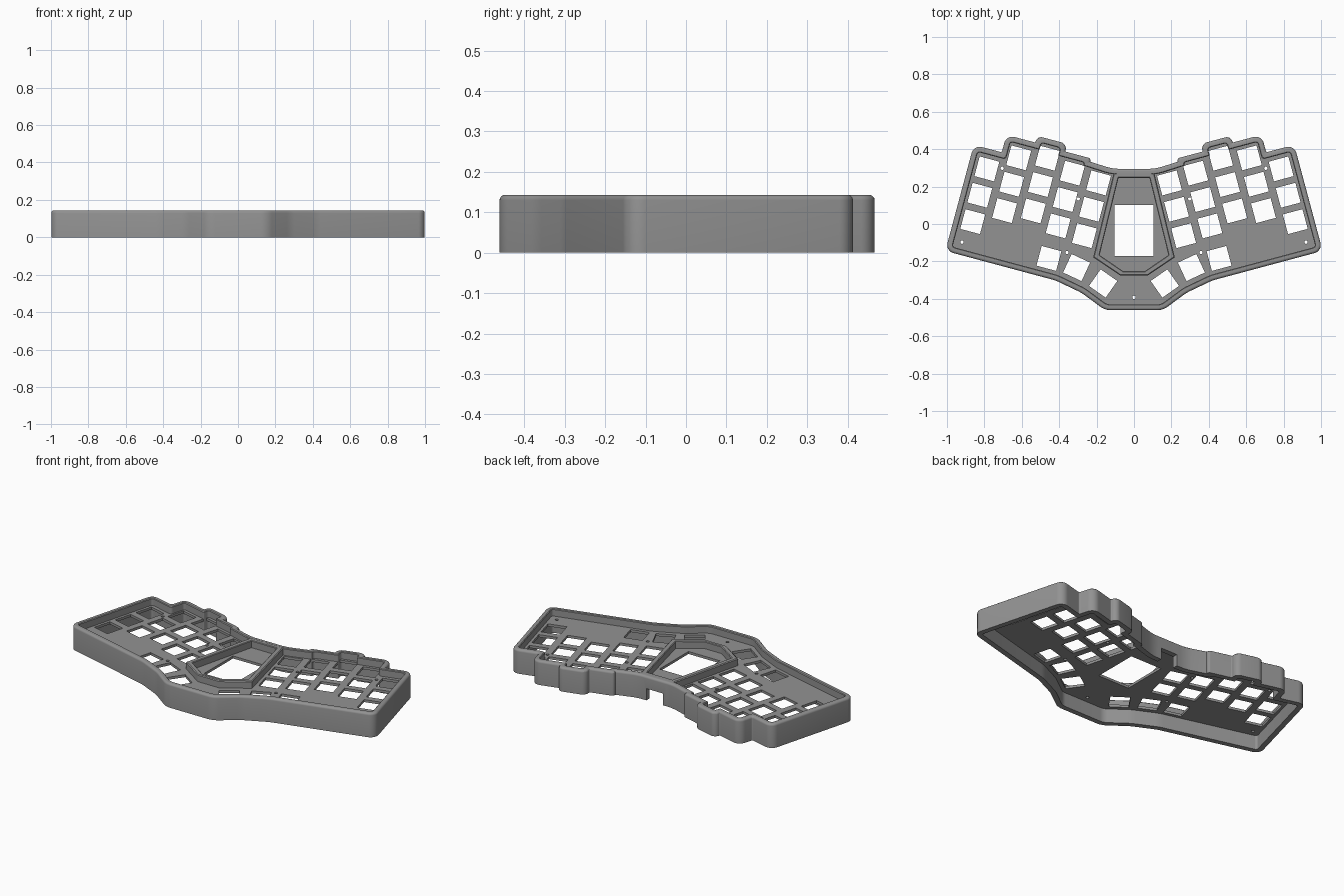
import bpy, bmesh, math
from mathutils import Vector

if "Cube" in bpy.data.objects:
    bpy.data.objects.remove(bpy.data.objects["Cube"])

TILT = math.radians(15)
TOP, PLATE_LOW, PLATE_HIGH = 0.143, 0.085, 0.100

grey = bpy.data.materials.new("case grey")
grey.diffuse_color = (0.29, 0.29, 0.29, 1)
grey.use_nodes = True
grey.node_tree.nodes["Principled BSDF"].inputs["Base Color"].default_value = grey.diffuse_color


def uv(u, v):
    """Point in the tilted frame of the right-hand key block."""
    c, s = math.cos(TILT), math.sin(TILT)
    return Vector((u * c - v * s, u * s + v * c))


def mirrored(points):
    return points + [Vector((-p.x, p.y)) for p in reversed(points)]


def offset(poly, d):
    """Move every edge of a counter-clockwise polygon inward by d."""
    out = []
    for i, p in enumerate(poly):
        a = (p - poly[i - 1]).normalized()
        b = (poly[(i + 1) % len(poly)] - p).normalized()
        na, nb = Vector((-a.y, a.x)), Vector((-b.y, b.x))
        out.append(p + (na + nb) * d / (1 + na.dot(nb)))
    return out


def rounded(poly, d, steps=8):
    """Arc every corner; shallow corners get wide arcs, steps get tight inner ones."""
    n = len(poly)
    edges = [poly[(i + 1) % n] - poly[i] for i in range(n)]
    convex = [edges[i - 1].cross(edges[i]) > 0 for i in range(n)]
    out = []
    for i, p in enumerate(poly):
        a, b = -edges[i - 1], edges[i]
        angle = a.angle(b)
        shallow = math.pi - angle < math.radians(40)
        if convex[i]:
            r = (0.1 if shallow else 0.045) - d
        else:
            r = (0.25 if shallow else 0.008) + d

        def share(j):
            return 0.46 if convex[i] == convex[j] else (0.82 if convex[i] else 0.16)

        cut = min(r / math.tan(angle / 2), share(i - 1) * a.length, share((i + 1) % n) * b.length)
        r = cut * math.tan(angle / 2)
        a, b = a.normalized(), b.normalized()
        centre = p + (a + b).normalized() * r / math.sin(angle / 2)
        start, end = p + a * cut - centre, p + b * cut - centre
        turn = start.angle_signed(end)
        for k in range(steps + 1):
            t = -turn * k / steps
            c, s = math.cos(t), math.sin(t)
            out.append(centre + Vector((start.x * c - start.y * s, start.x * s + start.y * c)))
    return out


def finish(ob):
    ob.data.materials.clear()
    ob.data.materials.append(grey)
    bpy.ops.object.select_all(action="DESELECT")
    ob.select_set(True)
    bpy.context.view_layer.objects.active = ob
    bpy.ops.object.shade_smooth_by_angle(angle=math.radians(30))


def ring_object(name, loops):
    """Skin a closed tube through (points, z) loops."""
    bm = bmesh.new()
    rings = [[bm.verts.new((p.x, p.y, z)) for p in pts] for pts, z in loops]
    n = len(rings[0])
    for i, ring in enumerate(rings):
        nxt = rings[(i + 1) % len(rings)]
        for j in range(n):
            k = (j + 1) % n
            bm.faces.new((ring[j], ring[k], nxt[k], nxt[j]))
    bmesh.ops.recalc_face_normals(bm, faces=bm.faces)
    me = bpy.data.meshes.new(name)
    bm.to_mesh(me)
    ob = bpy.data.objects.new(name, me)
    bpy.context.collection.objects.link(ob)
    return ob


def slab(name, loops, low, high):
    """Flat plate: first loop is the border, the others are holes."""
    cu = bpy.data.curves.new(name, "CURVE")
    cu.dimensions, cu.fill_mode, cu.extrude = "2D", "BOTH", (high - low) / 2
    for pts in loops:
        sp = cu.splines.new("POLY")
        sp.points.add(len(pts) - 1)
        for q, p in zip(sp.points, pts):
            q.co = (p.x, p.y, 0, 1)
        sp.use_cyclic_u = True
    ob = bpy.data.objects.new(name, cu)
    ob.location.z = (low + high) / 2
    bpy.context.collection.objects.link(ob)
    bpy.ops.object.select_all(action="DESELECT")
    ob.select_set(True)
    bpy.context.view_layer.objects.active = ob
    bpy.ops.object.convert(target="MESH")
    finish(bpy.context.object)


def circle(centre, r, n, start=0.0):
    return [centre + Vector((math.cos(start + k * math.tau / n),
                             math.sin(start + k * math.tau / n))) * r for k in range(n)]


# Case outline with stepped back edge following the key columns
outline = mirrored([
    Vector((0.155, -0.461)), Vector((0.28, -0.368)), uv(0.327, -0.4), uv(0.937, -0.4),
    uv(0.937, 0.187), uv(0.782, 0.187), uv(0.782, 0.284), uv(0.622, 0.284),
    uv(0.622, 0.321), uv(0.455, 0.321), uv(0.455, 0.279), uv(0.312, 0.279),
    uv(0.312, 0.261), Vector((0.115, 0.295))])


def border(d):
    return rounded(offset(outline, d), d)


# Outer wall, rounded along the top
wall_profile = [(0, 0), (0, TOP - 0.013), (0.001, TOP - 0.008), (0.004, TOP - 0.004),
                (0.008, TOP - 0.001), (0.013, TOP), (0.027, TOP), (0.031, TOP - 0.004), (0.031, 0)]
wall = ring_object("outer_wall", [(border(d), z) for d, z in wall_profile])

# Cable notch through the lower back wall
bpy.ops.mesh.primitive_cube_add(size=1, location=(0, 0.28, 0.02))
cutter = bpy.context.object
cutter.name = "notch_cutter"
cutter.scale = (0.11, 0.12, 0.1)
cutter.hide_render = True
bpy.context.view_layer.update()
mod = wall.modifiers.new("notch", "BOOLEAN")
mod.object, mod.operation, mod.solver = cutter, "DIFFERENCE", "EXACT"
bpy.ops.object.select_all(action="DESELECT")
bpy.context.view_layer.objects.active = wall
wall.select_set(True)
bpy.ops.object.modifier_apply(modifier=mod.name)
bpy.data.objects.remove(cutter)
finish(wall)

# Key openings: five staggered columns, then three fanned thumb keys
holes = []
for col, top in enumerate((0.163, 0.177, 0.220, 0.182, 0.081)):
    for row in range(3):
        holes.append((uv(0.240 + 0.149 * col, top - 0.146 * row), TILT))
for x, y, deg in ((0.455, -0.184, 15), (0.307, -0.233, 25), (0.165, -0.318, 35)):
    holes.append((Vector((x, y)), math.radians(deg)))
openings = [circle(c, 0.109 / math.sqrt(2), 4, a + math.pi / 4) for c, a in holes]

# Screw holes
openings += [circle(Vector(p), 0.009, 16) for p in ((0.705, 0.298), (0.298, 0.134),
                                                    (0.92, -0.097), (0.358, -0.152))]
openings += [[Vector((-p.x, p.y)) for p in reversed(o)] for o in openings]
openings.append(circle(Vector((0, -0.392)), 0.009, 16))

# Display window
openings.append(mirrored([Vector((0.104, -0.172)), Vector((0.104, 0.102))]))
slab("key_plate", [border(0.02)] + openings, PLATE_LOW, PLATE_HIGH)

# Raised six-sided frame around the display
outer = mirrored([Vector((0.073, -0.276)), Vector((0.218, -0.178)), Vector((0.105, 0.288))])
inner = mirrored([Vector((0.058, -0.252)), Vector((0.184, -0.166)), Vector((0.083, 0.246))])
finish(ring_object("display_frame", [
    (outer, 0.09), (outer, TOP - 0.005), (offset(outer, 0.005), TOP - 0.0005),
    (offset(inner, -0.004), TOP - 0.0005), (inner, TOP - 0.004), (inner, 0.09)]))
